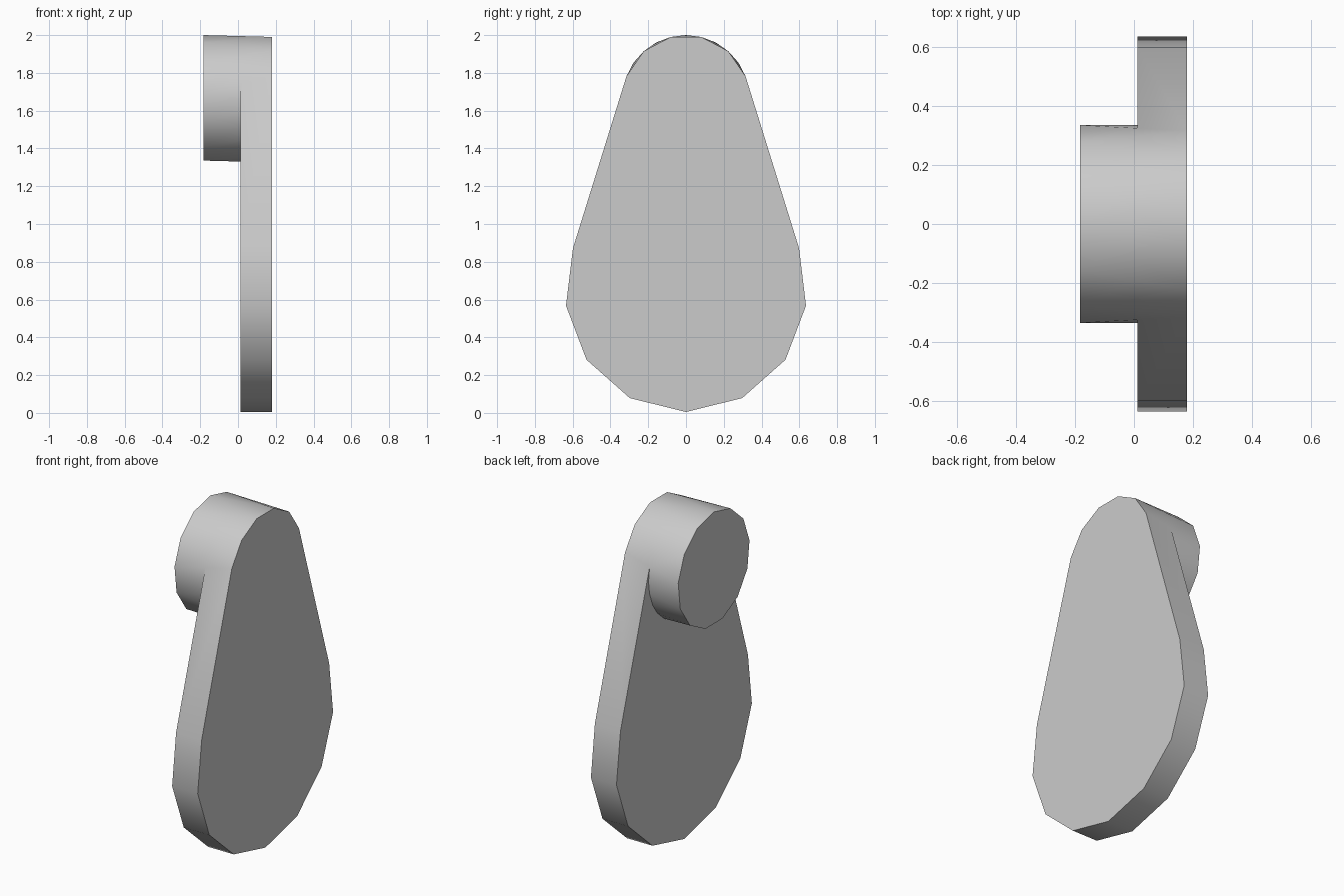
import bpy, bmesh, math
from mathutils import Vector

cube = bpy.data.objects.get("Cube")
if cube:
    bpy.data.objects.remove(cube)

SIDES = 13
STEP = 2 * math.pi / SIDES
TIP_X, BACK_X, FRONT_X = -0.183, 0.012, 0.18
PIN_Z, PIN_R = 1.663, 0.337
WEB_Z, WEB_R = 0.645, 0.64


def ring_point(x, z, r, turn):
    """Point on a circle in the YZ plane; turn 0 is straight up, in side steps."""
    a = turn * STEP
    return Vector((x, r * math.sin(a), z + r * math.cos(a)))


bm = bmesh.new()

# Pin rings: the tip has a corner on top, the far end is turned by half a side
tip_pts = [ring_point(TIP_X, PIN_Z, PIN_R, k) for k in range(SIDES)]
far_pts = [ring_point(FRONT_X, PIN_Z, PIN_R, k + 0.5) for k in range(SIDES)]
t = (BACK_X - TIP_X) / (FRONT_X - TIP_X)
tip = [bm.verts.new(p) for p in tip_pts]

# Ring where the pin meets the web: two points for every tip corner
meet = []
for k in range(SIDES):
    for far in (far_pts[k - 1], far_pts[k]):
        meet.append(bm.verts.new(tip_pts[k].lerp(far, t)))

# Pin wall and tip cap
for k in range(SIDES):
    n = (k + 1) % SIDES
    bm.faces.new((tip[k], meet[2 * k], meet[2 * k + 1]))
    bm.faces.new((tip[k], meet[2 * k + 1], meet[2 * n], tip[n]))
bm.faces.new(tip)

# Rounded top of the web, flowing out of the pin wall
top = [bm.verts.new(far_pts[k]) for k in range(-3, 3)]
for i, k in enumerate(range(-3, 3)):
    bm.faces.new((top[i], meet[2 * k + 1], meet[2 * k + 2]))
    if i < 5:
        bm.faces.new((top[i], top[i + 1], meet[2 * k + 3], meet[2 * k + 2]))

# Wide counterweight arc, running round the bottom from +y to -y
arc = [SIDES / 2 + k for k in range(-4, 5)]
front = [bm.verts.new(ring_point(FRONT_X, WEB_Z, WEB_R, a)) for a in arc]
back = [bm.verts.new(ring_point(BACK_X, WEB_Z, WEB_R, a)) for a in arc]
for i in range(len(arc) - 1):
    bm.faces.new((front[i], front[i + 1], back[i + 1], back[i]))

# Straight flanks, front face and back face round the pin
bm.faces.new((top[-1], front[0], back[0], meet[6]))
bm.faces.new((top[0], front[-1], back[-1], meet[-5]))
bm.faces.new(top + front)
bm.faces.new(back + meet[6:-4][::-1])

bmesh.ops.recalc_face_normals(bm, faces=bm.faces)
mesh = bpy.data.meshes.new("crank_arm")
bm.to_mesh(mesh)
bm.free()

crank = bpy.data.objects.new("crank_arm", mesh)
bpy.context.collection.objects.link(crank)

# Plain grey metal
grey = bpy.data.materials.new("light_grey")
grey.use_nodes = True
colour = (0.6, 0.6, 0.6, 1)
grey.diffuse_color = colour
grey.node_tree.nodes["Principled BSDF"].inputs["Base Color"].default_value = colour
mesh.materials.append(grey)

bpy.ops.object.select_all(action='DESELECT')
crank.select_set(True)
bpy.context.view_layer.objects.active = crank
bpy.ops.object.shade_smooth_by_angle(angle=math.radians(40))
